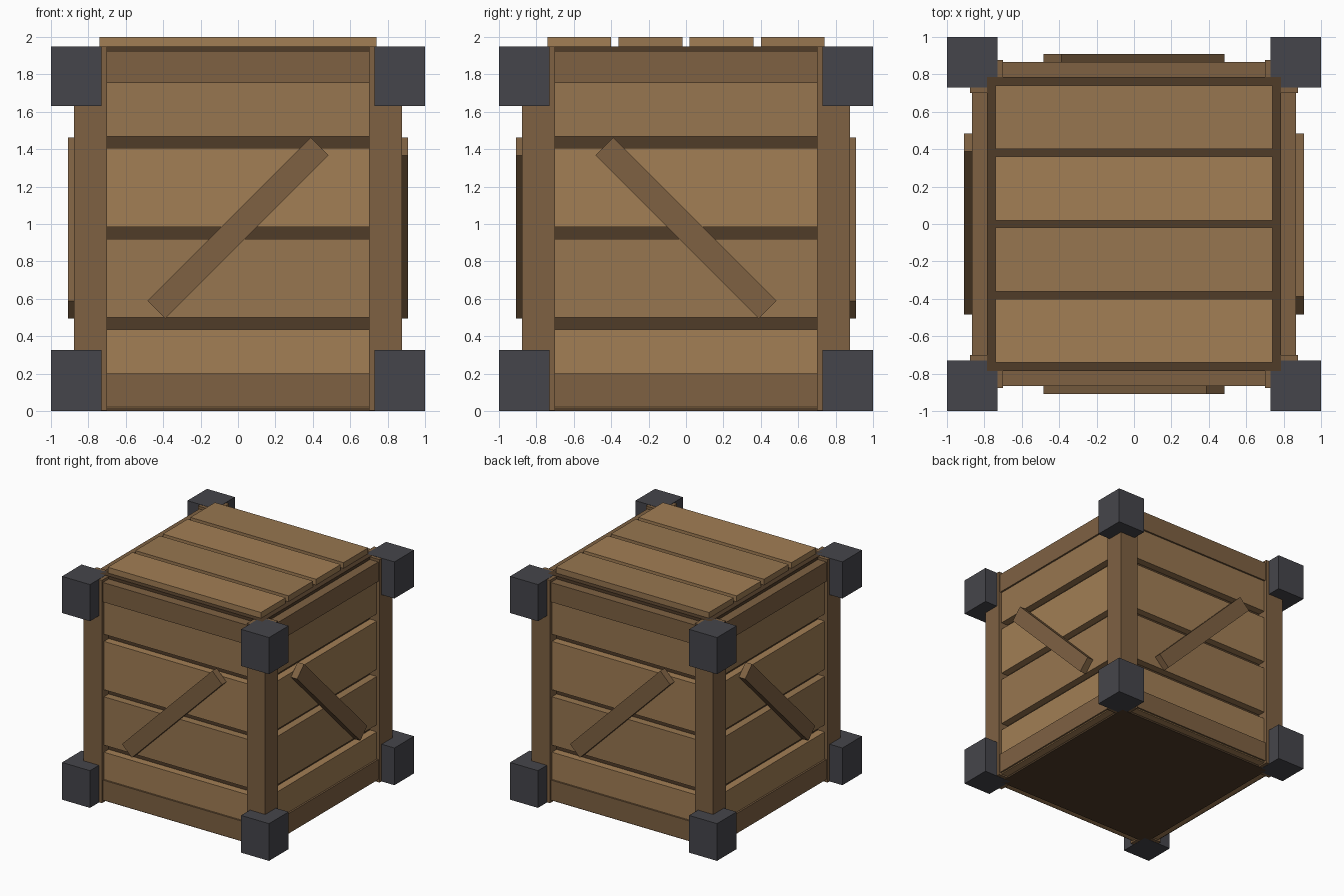
import bpy
from math import radians
from mathutils import Matrix, Vector

if "Cube" in bpy.data.objects:
    bpy.data.objects.remove(bpy.data.objects["Cube"])


def material(name, r, g, b):
    m = bpy.data.materials.new(name)
    m.diffuse_color = (r, g, b, 1)
    m.use_nodes = True
    m.node_tree.nodes["Principled BSDF"].inputs["Base Color"].default_value = m.diffuse_color
    return m


LIGHT = material("light_wood", 0.36, 0.21, 0.09)
MID = material("mid_wood", 0.31, 0.18, 0.08)
FRAME = material("frame_wood", 0.21, 0.12, 0.055)
DARK = material("dark_wood", 0.08, 0.045, 0.022)
IRON = material("iron", 0.06, 0.06, 0.07)


def box(name, lo, hi, mat, turn=Matrix(), tilt=Matrix()):
    """Box between two corners, tilted about its own centre, then turned about z."""
    lo, hi = Vector(lo), Vector(hi)
    bpy.ops.mesh.primitive_cube_add(size=1)
    ob = bpy.context.object
    ob.name = name
    ob.data.transform(turn @ Matrix.Translation((lo + hi) / 2) @ tilt
                      @ Matrix.Diagonal((*(hi - lo), 1)))
    ob.data.materials.append(mat)
    return ob


# Inner body
box("inner_body", (-0.785, -0.785, 0), (0.785, 0.785, 1.95), DARK)

# Lid planks
for i in range(4):
    y = -0.57 + 0.38 * i
    box("lid_plank", (-0.74, y - 0.17, 1.94), (0.74, y + 0.17, 2.0), (LIGHT, MID)[i % 2])

# Four walls: planks, rails and a diagonal brace, turned round the body
for k, side in enumerate(("front", "right", "back", "left")):
    turn = Matrix.Rotation(radians(90 * k), 4, 'Z')
    for i in range(4):
        z = 0.015 + 0.484 * i
        box(side + "_plank", (-0.74, -0.85, z), (0.74, -0.77, z + 0.422),
            (LIGHT, MID)[i % 2], turn)
    for end, z0, z1 in (("bottom", 0.025, 0.2), ("top", 1.755, 1.925)):
        box(f"{side}_{end}_rail", (-0.72, -0.865, z0), (0.72, -0.775, z1), FRAME, turn)
    tilt = Matrix.Rotation(radians(-45 if k % 2 == 0 else 45), 4, 'Y')
    box(side + "_brace", (-0.617, -0.91, 0.911), (0.617, -0.848, 1.045), FRAME, turn, tilt)

    # Corner post with an iron block at each end
    box("corner_post", (0.70, -0.877, 0.002), (0.877, -0.70, 1.948), FRAME, turn)
    for end, z0, z1 in (("bottom", 0, 0.325), ("top", 1.63, 1.95)):
        box(end + "_corner_block", (0.73, -1, z0), (1, -0.73, z1), IRON, turn)
